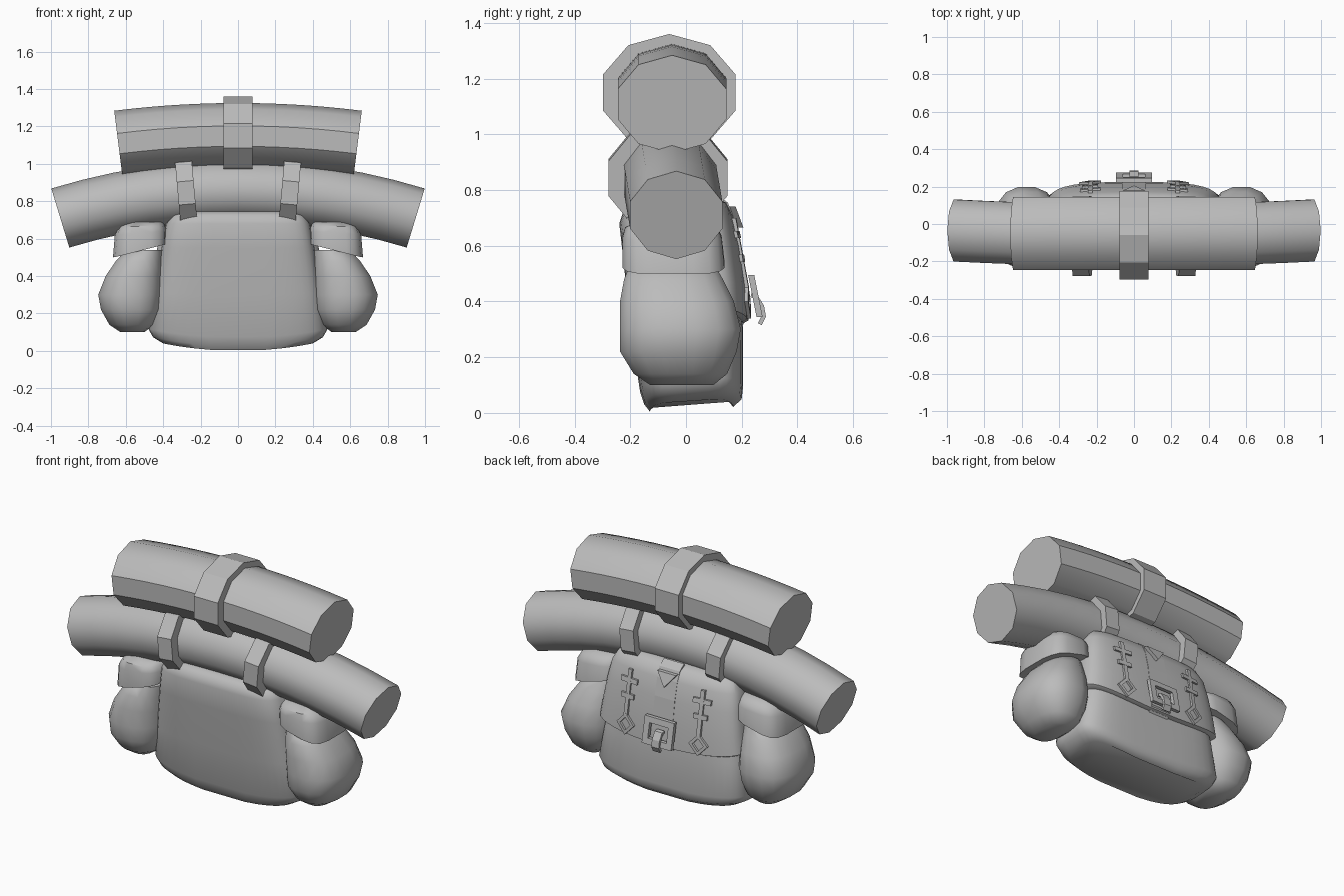
import bpy, bmesh, math
from mathutils import Vector

if "Cube" in bpy.data.objects:
    bpy.data.objects.remove(bpy.data.objects["Cube"])

grey = bpy.data.materials.new("plain grey")
grey.use_nodes = True
grey.diffuse_color = (0.5, 0.5, 0.5, 1)
grey.node_tree.nodes["Principled BSDF"].inputs["Base Color"].default_value = (0.5, 0.5, 0.5, 1)


def finish(name, bm, smooth=35):
    bmesh.ops.recalc_face_normals(bm, faces=bm.faces)
    mesh = bpy.data.meshes.new(name)
    bm.to_mesh(mesh)
    bm.free()
    mesh.materials.append(grey)
    ob = bpy.data.objects.new(name, mesh)
    bpy.context.collection.objects.link(ob)
    bpy.ops.object.select_all(action='DESELECT')
    ob.select_set(True)
    bpy.context.view_layer.objects.active = ob
    if smooth:
        bpy.ops.object.shade_smooth_by_angle(angle=math.radians(smooth))
    return ob


def skin(name, rings, caps=True, closed=False, smooth=35):
    """Bridge a list of equal-sized point rings."""
    bm = bmesh.new()
    vs = [[bm.verts.new(p) for p in r] for r in rings]
    n = len(vs[0])
    pairs = list(zip(vs, vs[1:])) + ([(vs[-1], vs[0])] if closed else [])
    for a, b in pairs:
        for i in range(n):
            j = (i + 1) % n
            bm.faces.new((a[i], a[j], b[j], b[i]))
    if caps and not closed:
        bm.faces.new(vs[0])
        bm.faces.new(vs[-1])
    return finish(name, bm, smooth)


def section(x0, x1, y0, y1, n, power):
    """Rounded rectangle between the given limits."""
    pts = []
    for i in range(n):
        a = 2 * math.pi * (i + 0.5) / n
        c, s = math.cos(a), math.sin(a)
        px = math.copysign(abs(c) ** (2 / power), c)
        py = math.copysign(abs(s) ** (2 / power), s)
        pts.append(((x0 + x1) / 2 + px * (x1 - x0) / 2, (y0 + y1) / 2 + py * (y1 - y0) / 2))
    return pts


# Bedrolls: ten-sided tubes that droop toward both ends
def roll_centre(x, half, mid_z, drop, mid_y, end_y):
    t = (x / half) ** 2
    return Vector((x, mid_y + (end_y - mid_y) * t, mid_z - drop * t))


def tube_ring(centre, slope, ry, rz):
    tilt = math.atan(slope)
    pts = []
    for i in range(10):
        a = 2 * math.pi * i / 10
        h = rz * math.cos(a)
        pts.append(centre + Vector((h * -math.sin(tilt), ry * math.sin(a), h * math.cos(tilt))))
    return pts


def bedroll(name, half, mid_z, drop, mid_y, end_y, ry, rz):
    rings = []
    for i in range(13):
        x = half * (i / 6 - 1)
        c = roll_centre(x, half, mid_z, drop, mid_y, end_y)
        rings.append(tube_ring(c, -2 * drop * x / half ** 2, ry, rz))
    skin(name, rings, smooth=40)


def band(name, centre, slope, width, ry, rz, thick):
    along = Vector((math.cos(math.atan(slope)), 0, math.sin(math.atan(slope)))) * width / 2
    rings = [tube_ring(centre + along * s, slope, ry - d, rz - d)
             for s, d in ((-1, thick), (-1, 0), (1, 0), (1, thick))]
    skin(name, rings, closed=True, smooth=20)


bedroll("upper_bedroll", 0.64, 1.148, 0.04, -0.05, -0.05, 0.205, 0.177)
bedroll("lower_bedroll", 0.95, 0.855, 0.145, -0.06, -0.035, 0.174, 0.165)
band("upper_bedroll_strap", Vector((0, -0.06, 1.15)), 0, 0.155, 0.25, 0.21, 0.06)
for side, label in ((1, "left"), (-1, "right")):
    band(label + "_bedroll_strap", Vector((side * 0.277, -0.065, 0.845)), -0.09 * side,
         0.09, 0.225, 0.2, 0.06)

# Main bag: stacked rounded sections with a bowed bottom
bag_levels = [(0.0, 0.40, -0.13, 0.17), (0.025, 0.455, -0.15, 0.2), (0.07, 0.48, -0.165, 0.205),
              (0.3, 0.445, -0.2, 0.205), (0.55, 0.41, -0.225, 0.17), (0.68, 0.385, -0.24, 0.15),
              (0.725, 0.36, -0.225, 0.13), (0.745, 0.31, -0.19, 0.1)]
rings = []
for z, hw, yf, yb in bag_levels:
    low = max(0, 1 - z / 0.4)
    rings.append([(x, y, z + low * (0.05 * (x / 0.45) ** 2 + 0.1 * max(0, y)))
                  for x, y in section(-hw, hw, yf, yb, 36, 4.5)])
skin("main_bag", rings, smooth=50)

# Back flap: follows the bag, with a drooping lower edge
flap_levels = [(0.32, 0.45, 0.205), (0.33, 0.46, 0.225), (0.45, 0.445, 0.217), (0.6, 0.425, 0.195),
               (0.7, 0.405, 0.172), (0.755, 0.375, 0.145), (0.775, 0.32, 0.1)]
POWER = 3.2


def droop(x, z):
    return 0.045 * (x / 0.45) ** 2 * max(0, (0.6 - z) / 0.3)


rings = []
for z, hw, yb in flap_levels:
    rings.append([(x, y, z + droop(x, z)) for x, y in section(-hw, hw, -0.04, yb, 36, POWER)])
skin("back_flap", rings, smooth=40)


def flap_y(x, z):
    """Depth of the flap surface at x, z."""
    for (z0, w0, y0), (z1, w1, y1) in zip(flap_levels[1:], flap_levels[2:]):
        if z <= z1 or z1 == flap_levels[-1][0]:
            t = (z - z0) / (z1 - z0)
            w, yb = w0 + (w1 - w0) * t, y0 + (y1 - y0) * t
            half = (yb + 0.04) / 2
            return -0.04 + half + half * max(0, 1 - abs(x / w) ** POWER) ** (1 / POWER)


# Side pouches: bulging bag plus a sloped lid, mirrored
bulb_levels = [(0.1, 0.5, 0.63, -0.13, 0.1), (0.14, 0.445, 0.69, -0.19, 0.15),
               (0.22, 0.41, 0.735, -0.24, 0.185), (0.3, 0.4, 0.75, -0.24, 0.2),
               (0.4, 0.4, 0.71, -0.24, 0.175), (0.48, 0.4, 0.655, -0.225, 0.135),
               (0.54, 0.4, 0.6, -0.2, 0.1)]
lid_levels = [(0.5, 0.4, 0.645, -0.215, 0.12), (0.5, 0.38, 0.67, -0.23, 0.14),
              (0.62, 0.38, 0.66, -0.23, 0.13), (0.665, 0.39, 0.635, -0.22, 0.115),
              (0.69, 0.4, 0.58, -0.17, 0.07)]
for side, label in ((1, "left"), (-1, "right")):
    rings = [[(side * x, y, z) for x, y in section(a, b, c, d, 16, 2.5)]
             for z, a, b, c, d in bulb_levels]
    skin(label + "_pouch", rings, smooth=60)
    rings = [[(side * x, y, z + max(0, (0.66 - x) * (0.67 - z) * 1.5))
              for x, y in section(a, b, c, d, 16, 3.5)]
             for z, a, b, c, d in lid_levels]
    skin(label + "_pouch_lid", rings, smooth=45)


# Plates that lie on the flap
def plate(name, outline, lift=0.012):
    rings = [[(x, flap_y(x, z) + d, z) for x, z in outline] for d in (-0.01, lift)]
    skin(name, rings, smooth=0)


def frame(name, outer, inner, place):
    """Open frame from matching outer and inner outlines."""
    rings = [[place(x, z, d) for x, z in line]
             for line, d in ((outer, 0), (outer, 1), (inner, 1), (inner, 0))]
    skin(name, rings, closed=True, smooth=0)


def box(x, z, w, h):
    return [(x - w, z - h), (x + w, z - h), (x + w, z + h), (x - w, z + h)]


def diamond(x, z, w, h):
    return [(x, z - h), (x + w, z), (x, z + h), (x - w, z)]


for side, label in ((1, "left"), (-1, "right")):
    x = side * 0.235
    plate(label + "_trim_stem", box(x, 0.575, 0.012, 0.125), 0.014)
    plate(label + "_trim_upper_bar", box(x, 0.64, 0.055, 0.013))
    plate(label + "_trim_lower_bar", box(x, 0.555, 0.042, 0.013))
    frame(label + "_trim_diamond", diamond(x, 0.4, 0.058, 0.062), diamond(x, 0.4, 0.034, 0.037),
          lambda px, pz, d: (px, flap_y(px, pz) - 0.01 + 0.024 * d, pz))


# Closing strap, buckle and strap end
def ribbon(name, path, half, thick):
    rings = []
    for i, p in enumerate(path):
        a, b = Vector(path[max(0, i - 1)]), Vector(path[min(len(path) - 1, i + 1)])
        t = (b - a).normalized()
        out = Vector((-t.y, t.x)) * thick
        y, z = p
        rings.append([(-half, y, z), (half, y, z),
                      (half, y + out.x, z + out.y), (-half, y + out.x, z + out.y)])
    skin(name, rings, smooth=0)


ribbon("closing_strap", [(0.2, 0.31), (0.23, 0.35), (0.222, 0.42), (0.197, 0.6),
                         (0.173, 0.7), (0.15, 0.755), (0.11, 0.785)], 0.065, 0.016)
plate("strap_point", [(-0.06, 0.74), (0, 0.665), (0.06, 0.74)], 0.026)
frame("buckle", box(0, 0.42, 0.095, 0.075), box(0, 0.42, 0.06, 0.042),
      lambda x, z, d: (x, 0.238 - 0.2 * (z - 0.42) + 0.022 * d, z))
ribbon("buckle_tongue", [(0.272, 0.315), (0.287, 0.345), (0.28, 0.385), (0.255, 0.425),
                         (0.235, 0.43)], 0.024, 0.016)
